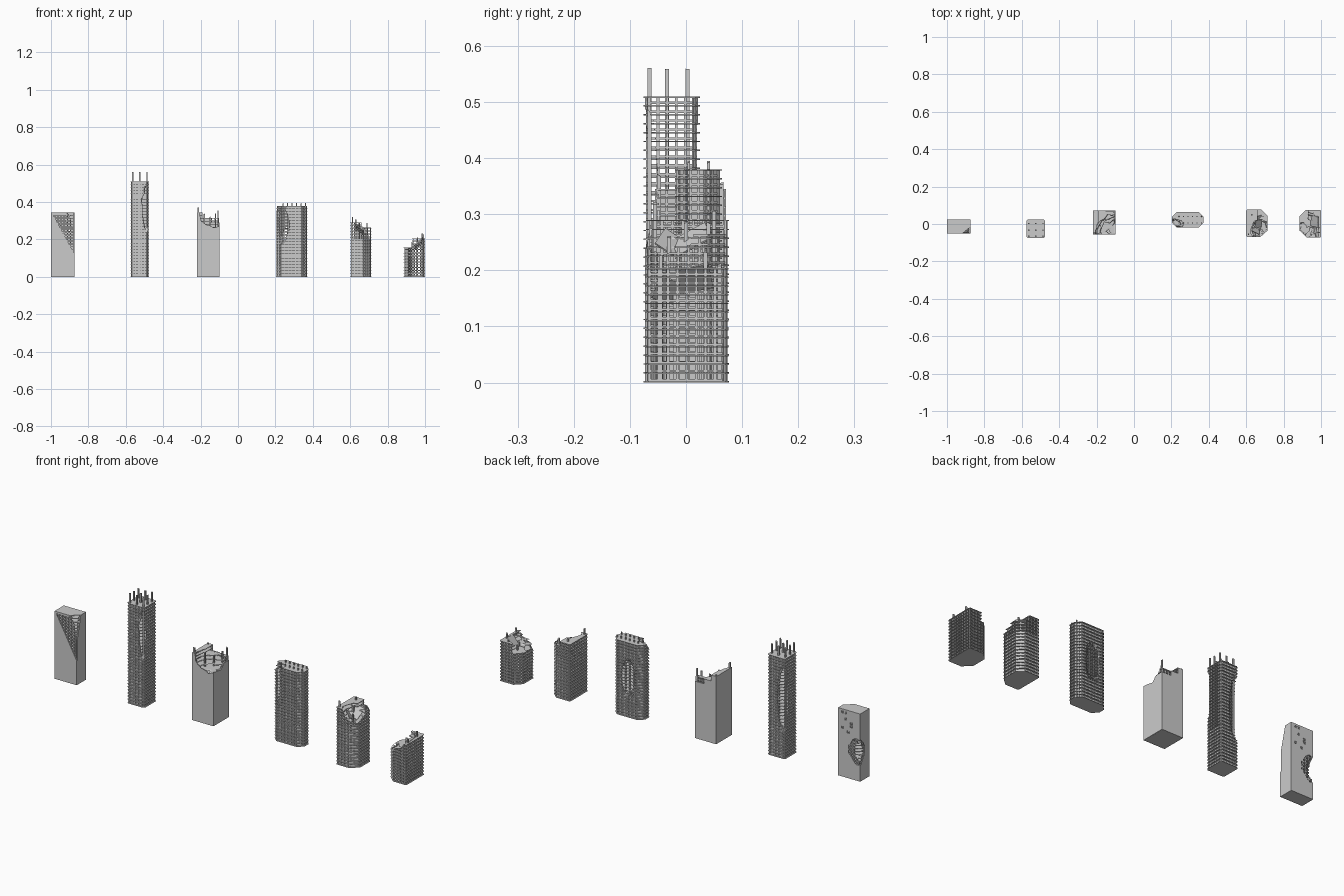
import bpy, bmesh, math, random
from mathutils import Vector, Matrix

if "Cube" in bpy.data.objects:
    bpy.data.objects.remove(bpy.data.objects["Cube"])

random.seed(4)
FLOOR = 0.0157


def make(name, bm):
    bmesh.ops.recalc_face_normals(bm, faces=bm.faces)
    me = bpy.data.meshes.new(name)
    bm.to_mesh(me)
    bm.free()
    ob = bpy.data.objects.new(name, me)
    bpy.context.collection.objects.link(ob)
    return ob


def inset(poly, d):
    # offset a convex counter-clockwise outline inward
    pts, out = [Vector(p) for p in poly], []
    for i, p in enumerate(pts):
        a = (p - pts[i - 1]).normalized()
        b = (pts[(i + 1) % len(pts)] - p).normalized()
        n1, n2 = Vector((-a.y, a.x)), Vector((-b.y, b.x))
        out.append(p + (n1 + n2) * (d / (1 + n1.dot(n2))))
    return out


def prism(bm, poly, z0, z1):
    lo = [bm.verts.new((p[0], p[1], z0)) for p in poly]
    hi = [bm.verts.new((p[0], p[1], z1)) for p in poly]
    n = len(poly)
    bm.faces.new(lo[::-1])
    bm.faces.new(hi)
    for i in range(n):
        j = (i + 1) % n
        bm.faces.new((lo[i], lo[j], hi[j], hi[i]))


def ring(bm, poly, t, z0, z1):
    loops = [[bm.verts.new((p[0], p[1], z)) for p in q]
             for q, z in ((poly, z0), (poly, z1), (inset(poly, t), z1), (inset(poly, t), z0))]
    n = len(poly)
    for k in range(4):
        a, b = loops[k], loops[(k + 1) % 4]
        for i in range(n):
            j = (i + 1) % n
            bm.faces.new((a[i], a[j], b[j], b[i]))


def box(x0, x1, y0, y1, z0, z1):
    bm = bmesh.new()
    prism(bm, [(x0, y0), (x1, y0), (x1, y1), (x0, y1)], z0, z1)
    return make("cutter", bm)


def rock(c, r):
    # jagged ellipsoid used to bite damage out of a tower
    bm = bmesh.new()
    bmesh.ops.create_icosphere(bm, subdivisions=3, radius=1)
    for v in bm.verts:
        s = random.uniform(0.9, 1.1)
        v.co = Vector(v.co[k] * r[k] * s + c[k] for k in range(3))
    return make("cutter", bm)


def hull(points):
    bm = bmesh.new()
    for p in points:
        bm.verts.new(p)
    bmesh.ops.convex_hull(bm, input=bm.verts)
    return make("cutter", bm)


def cut(ob, cutters):
    for c in cutters:
        m = ob.modifiers.new("damage", 'BOOLEAN')
        m.operation, m.object, m.solver = 'DIFFERENCE', c, 'MANIFOLD'
        bpy.context.view_layer.objects.active = ob
        bpy.ops.object.modifier_apply(modifier=m.name)


def tower(name, poly, H, cuts, skin_cuts, outer_skin=False, skin=True):
    n = round(H / FLOOR)
    h = H / n
    wall = inset(poly, 0.004 if outer_skin else 0.005)
    # floor plates
    bm = bmesh.new()
    for k in range(n + 1):
        z = k * (H - 0.0025) / n
        prism(bm, inset(poly, 0.0032) if outer_skin and k < n else poly, z, z + 0.0025)
    cut(make(name + "_floor_plates", bm), cuts)
    # sill bands
    bm = bmesh.new()
    for k in range(n):
        ring(bm, wall, 0.003, k * h + 0.0026, k * h + 0.0065)
    cut(make(name + "_sill_bands", bm), cuts)
    # window posts
    bm = bmesh.new()
    for i, p in enumerate(wall):
        q = wall[(i + 1) % len(wall)]
        m = max(1, round((q - p).length / 0.0175))
        t = (q - p).normalized()
        nn = Vector((-t.y, t.x))
        for j in range(m):
            c = p.lerp(q, j / m) + nn * 0.002
            prism(bm, [c + t * a * 0.0025 + nn * b * 0.002
                       for a, b in ((-1, -1), (1, -1), (1, 1), (-1, 1))], 0, H)
    cut(make(name + "_window_posts", bm), cuts)
    # facade skin or glazing
    if skin:
        bm = bmesh.new()
        if outer_skin:
            ring(bm, poly, 0.003, 0, H)
        else:
            ring(bm, inset(poly, 0.0085), 0.0015, 0, H)
        cut(make(name + "_skin", bm), cuts + skin_cuts)
    for c in cuts + skin_cuts:
        bpy.data.objects.remove(c)


def columns(name, spots, z0, r=0.0035):
    # broken columns, each (x, y, top)
    bm = bmesh.new()
    for x, y, z in spots:
        prism(bm, [(x - r, y - r), (x + r, y - r), (x + r, y + r), (x - r, y + r)], z0, z)
    ob = make(name, bm)
    for v in ob.data.vertices:
        if v.co.z > z0 + 0.001:
            v.co.z += random.uniform(-0.003, 0.003)


def fallen_slab(name, c, size, rot):
    bm = bmesh.new()
    bmesh.ops.create_cube(bm, size=1)
    for v in bm.verts:
        v.co = Vector(v.co[k] * size[k] for k in range(3))
    mat = Matrix.Translation(c) @ Matrix.Rotation(rot[0], 4, 'X') @ Matrix.Rotation(rot[1], 4, 'Y')
    bmesh.ops.transform(bm, matrix=mat, verts=bm.verts)
    make(name, bm)


def rect(x0, x1, y0, y1):
    return [(x0, y0), (x1, y0), (x1, y1), (x0, y1)]


def chamfer(x0, x1, y0, y1, c):
    return [(x0 + c, y0), (x1 - c, y0), (x1, y0 + c), (x1, y1 - c),
            (x1 - c, y1), (x0 + c, y1), (x0, y1 - c), (x0, y0 + c)]


# tower 1: plain slab block with a sheared front corner
skin1 = [hull([(x, y, z) for y in (-0.07, -0.045)
               for x, z in ((-0.99, 0.335), (-0.87, 0.335), (-0.87, 0.115))])]
for i in range(7):
    x, z = -0.90 - random.randint(0, 4) * 0.0165, 0.33 - random.randint(0, 6) * FLOOR
    skin1.append(box(x - 0.006, x + 0.006, 0.015, 0.04, z - 0.006, z + 0.005))
skin1.append(rock((-0.99, 0.03, 0.15), (0.055, 0.04, 0.065)))
tower("block", rect(-1, -0.875, -0.05, 0.025), 0.345,
      [hull([(-0.86, -0.065, 0.10), (-0.94, -0.065, 0.36), (-0.86, -0.065, 0.36), (-0.86, 0.0, 0.36)]),
       rock((-1.0, 0.03, 0.15), (0.035, 0.03, 0.055))], skin1, outer_skin=True)

# tower 2: tall slim tower with open upper sides
tower("tall_tower", chamfer(-0.575, -0.475, -0.076, 0.025, 0.008), 0.51,
      [rock((-0.48, -0.078, 0.37), (0.036, 0.026, 0.13)),
       rock((-0.57, 0.027, 0.30), (0.042, 0.032, 0.18))],
      [box(-0.6, -0.45, -0.062, 0.012, 0.2, 0.508)])
columns("tall_tower_columns", [(x, y, 0.558) for x in (-0.563, -0.525, -0.487)
                               for y in (-0.065, -0.034, 0.003)], 0.0)

# tower 3: plain block with a bowl torn out of the top
tower("square_block", rect(-0.22, -0.10, -0.055, 0.071), 0.345,
      [rock((-0.115, -0.04, 0.36), (0.095, 0.10, 0.10)),
       box(-0.19, -0.05, 0.0, 0.1, 0.315, 0.4)],
      [box(-0.15, -0.05, 0.03, 0.1, 0.29, 0.4)], outer_skin=True)
columns("square_block_columns", [(-0.213, -0.048, 0.37), (-0.213, 0.063, 0.35), (-0.107, 0.063, 0.355),
                                 (-0.15, 0.02, 0.32), (-0.12, 0.045, 0.34), (-0.18, -0.01, 0.335)], 0.1)

# tower 4: wide tower with clipped ends
tower("wide_tower", chamfer(0.203, 0.372, -0.02, 0.064, 0.026), 0.38,
      [rock((0.21, -0.03, 0.29), (0.055, 0.026, 0.14)),
       rock((0.285, 0.07, 0.20), (0.04, 0.03, 0.10)),
       rock((0.22, 0.0, 0.40), (0.045, 0.03, 0.05))],
      [rock((0.21, -0.03, 0.29), (0.075, 0.033, 0.16)),
       rock((0.285, 0.07, 0.20), (0.05, 0.03, 0.12))])
columns("wide_tower_columns", [(0.24 + i * 0.024, y, 0.392) for i in range(6) for y in (0.005, 0.04)],
        0.0, 0.0025)

# tower 5: tower with a faceted right side and hollowed crown
tower("faceted_tower", [(0.605, -0.07), (0.675, -0.07), (0.714, -0.035), (0.714, 0.045),
                        (0.68, 0.077), (0.605, 0.077), (0.6, 0.07), (0.6, -0.063)], 0.29,
      [rock((0.685, -0.035, 0.31), (0.06, 0.07, 0.085)),
       box(0.66, 0.75, -0.03, 0.1, 0.265, 0.33)],
      [box(0.58, 0.75, -0.1, 0.1, 0.205, 0.33)])
columns("faceted_tower_columns", [(0.612, -0.055, 0.32), (0.63, 0.05, 0.305), (0.65, 0.0, 0.285),
                                  (0.69, 0.04, 0.285), (0.67, -0.03, 0.26)], 0.0)
fallen_slab("faceted_tower_fallen_slab_a", (0.655, 0.01, 0.255), (0.06, 0.07, 0.003), (0.5, 0.5))
fallen_slab("faceted_tower_fallen_slab_b", (0.65, -0.03, 0.25), (0.05, 0.04, 0.003), (-0.6, 0.7))

# tower 6: low open frame with a sloping broken top
tower("low_tower", [(0.925, -0.073), (0.995, -0.073), (1.0, -0.067), (1.0, 0.07), (0.995, 0.076),
                    (0.92, 0.076), (0.886, 0.042), (0.886, -0.036)], 0.204,
      [rock((0.905, -0.025, 0.245), (0.10, 0.10, 0.10)), box(0.86, 0.93, -0.1, 0.1, 0.158, 0.3)],
      [], skin=False)
columns("low_tower_columns", [(0.99, -0.045, 0.225), (0.985, 0.035, 0.23), (0.96, 0.06, 0.21),
                              (0.93, 0.03, 0.185), (0.955, -0.02, 0.175)], 0.0)
fallen_slab("low_tower_fallen_slab_a", (0.965, 0.015, 0.185), (0.06, 0.06, 0.003), (0.2, -0.8))
fallen_slab("low_tower_fallen_slab_b", (0.96, -0.035, 0.165), (0.06, 0.04, 0.003), (-0.3, -0.75))
